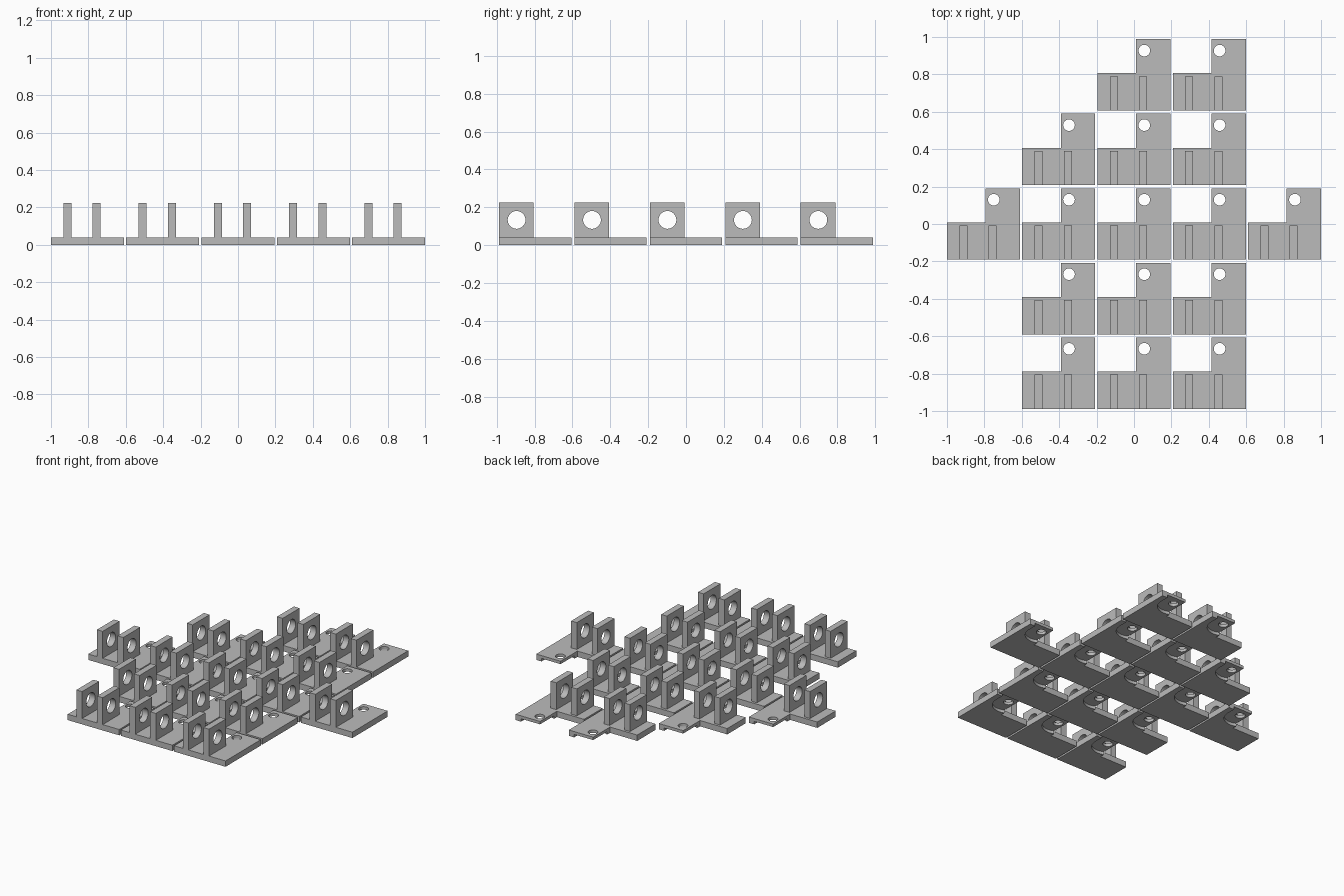
import bpy, bmesh, math

if "Cube" in bpy.data.objects:
    bpy.data.objects.remove(bpy.data.objects["Cube"])

W, D, T = 0.39, 0.382, 0.04            # tile width, depth, plate thickness
PITCH_X, PITCH_Y = 0.4025, 0.3985
HOLE_X, HOLE_Y = 0.25, 0.321           # pin hole in the rear arm
SLOT_R, SLOT_H = 0.10, 0.02            # recess under the rear arm

grey = bpy.data.materials.new("light_grey")
grey.diffuse_color = (0.5, 0.5, 0.5, 1)
grey.use_nodes = True
grey.node_tree.nodes["Principled BSDF"].inputs["Base Color"].default_value = grey.diffuse_color


def prism(name, outline, lo, hi, axis="Z"):
    """Extrude an outline along z (points are x, y) or x (points are y, z)."""
    bm = bmesh.new()
    place = (lambda a, b: (a, b, lo)) if axis == "Z" else (lambda a, b: (lo, a, b))
    face = bm.faces.new([bm.verts.new(place(a, b)) for a, b in outline])
    new = bmesh.ops.extrude_face_region(bm, geom=[face])["geom"]
    shift = (0, 0, hi - lo) if axis == "Z" else (hi - lo, 0, 0)
    bmesh.ops.translate(bm, vec=shift, verts=[v for v in new if isinstance(v, bmesh.types.BMVert)])
    bmesh.ops.recalc_face_normals(bm, faces=bm.faces)
    mesh = bpy.data.meshes.new(name)
    bm.to_mesh(mesh)
    bm.free()
    mesh.materials.append(grey)
    ob = bpy.data.objects.new(name, mesh)
    bpy.context.collection.objects.link(ob)
    return ob


def arc(cx, cy, r, start, end, n):
    step = (end - start) / n
    return [(cx + r * math.cos(start + i * step), cy + r * math.sin(start + i * step))
            for i in range(n + 1)]


def circle(cx, cy, r):
    return arc(cx, cy, r, 0, 2 * math.pi, 32)[:-1]


# L-shaped plate with a rear arm
plate = prism("bracket", [(0, 0), (W, 0), (W, D), (0.206, D), (0.206, 0.2), (0, 0.2)], 0, T)

# Two upright lugs
lugs = [prism("lug", [(0, T / 2), (0.183, T / 2), (0.183, 0.224), (0, 0.224)], x, x + 0.043, "X")
        for x in (0.066, 0.222)]

# Cutters: lug bore, arm hole, and the round-ended recess open at the back
bore = prism("bore_cutter", circle(0.093, 0.133, 0.047), 0.03, 0.31, "X")
hole = prism("hole_cutter", circle(HOLE_X, HOLE_Y, 0.031), -0.05, 0.1)
slot_outline = arc(HOLE_X, HOLE_Y, SLOT_R, math.pi, 2 * math.pi, 24)
slot_outline += [(HOLE_X + SLOT_R, D + 0.05), (HOLE_X - SLOT_R, D + 0.05)]
slot = prism("slot_cutter", slot_outline, -0.05, SLOT_H)

helpers = lugs + [bore, hole, slot]
for helper in helpers:
    helper.hide_render = True
    mod = plate.modifiers.new(helper.name, "BOOLEAN")
    mod.operation = "UNION" if helper in lugs else "DIFFERENCE"
    mod.solver = "EXACT"
    mod.object = helper

# Bake one finished bracket
bpy.context.view_layer.update()
graph = bpy.context.evaluated_depsgraph_get()
bracket = bpy.data.meshes.new_from_object(plate.evaluated_get(graph))
bracket.name = "bracket"
for ob in helpers + [plate]:
    bpy.data.objects.remove(ob)

# Lay the brackets out, rows from front to back
rows = [(1, 2, 3), (1, 2, 3), (0, 1, 2, 3, 4), (1, 2, 3), (2, 3)]
first = None
for r, cols in enumerate(rows):
    for c in cols:
        ob = bpy.data.objects.new(f"bracket_row{r + 1}_column{c + 1}", bracket)
        ob.location = (-1 + c * PITCH_X, -0.988 + r * PITCH_Y, 0)
        bpy.context.collection.objects.link(ob)
        first = first or ob

# Smooth the round holes, keep the edges sharp
bpy.context.view_layer.objects.active = first
first.select_set(True)
bpy.ops.object.shade_smooth_by_angle(angle=math.radians(30))
